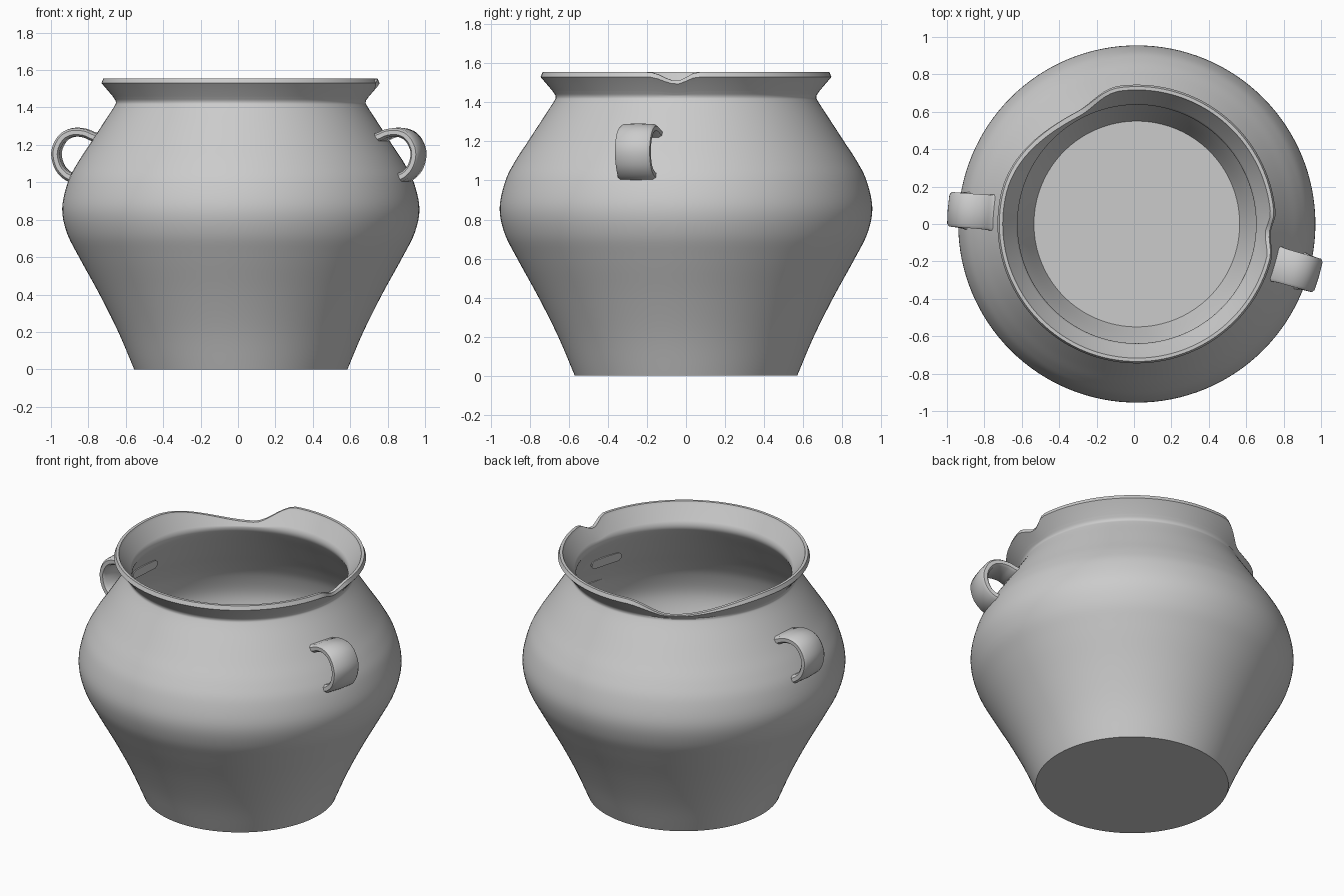
import bpy, bmesh, math
from mathutils import Vector

if "Cube" in bpy.data.objects:
    bpy.data.objects.remove(bpy.data.objects["Cube"])

CX = 0.015      # pot axis
SEG = 128
NECK_R, NECK_Z, RIM_H = 0.665, 1.43, 0.125


def catmull(pts, n):
    """Smooth curve through the points, n steps per span."""
    p = [Vector(q) for q in pts]
    p = [2 * p[0] - p[1]] + p + [2 * p[-1] - p[-2]]
    out = []
    for i in range(1, len(p) - 2):
        a, b, c, d = p[i - 1:i + 3]
        for k in range(n):
            t = k / n
            out.append(0.5 * (2 * b + (c - a) * t + (2 * a - 5 * b + 4 * c - d) * t * t
                              + (3 * b - a - 3 * c + d) * t ** 3))
    return out + [p[-2]]


def finish(bm, name, angle):
    bmesh.ops.recalc_face_normals(bm, faces=bm.faces)
    me = bpy.data.meshes.new(name)
    bm.to_mesh(me)
    bm.free()
    ob = bpy.data.objects.new(name, me)
    bpy.context.collection.objects.link(ob)
    bpy.ops.object.select_all(action='DESELECT')
    ob.select_set(True)
    bpy.context.view_layer.objects.active = ob
    bpy.ops.object.shade_smooth_by_angle(angle=math.radians(angle))
    return ob


def chip(deg):
    """Depth of the broken rim at an angle: (centre, low side, high side, depth)."""
    total = 0.0
    for centre, low, high, depth in ((118, 21, 50, 0.1), (-4, 11, 9, 0.045)):
        d = (deg - centre + 180) % 360 - 180
        t = abs(d) / (high if d > 0 else low)
        if t < 1:
            total += depth * (1 + math.cos(math.pi * t)) / 2
    return total


# Pot body: outer wall, flared chipped rim, inner wall and floor
outer = catmull([(0.57, 0), (0.655, 0.2), (0.755, 0.4), (0.865, 0.6), (0.93, 0.73),
                 (0.955, 0.86), (0.925, 1.0), (0.875, 1.1), (0.81, 1.2),
                 (0.745, 1.3), (0.68, 1.4), (0.668, 1.43), (0.685, 1.46)], 5)
inner = []
for i, p in enumerate(outer):
    t = (outer[min(i + 1, len(outer) - 1)] - outer[max(i - 1, 0)]).normalized()
    q = p + Vector((-t.y, t.x)) * 0.03
    if 0.04 < q.y < 1.46:
        inner.append(q)
rim = [Vector(q) for q in ((0.745, 1.53), (0.735, 1.555), (0.717, 1.555), (0.71, 1.54))]
profile = outer + rim + inner[::-1] + [Vector((0.55, 0.03))]

bm = bmesh.new()
rings = []
for p in profile:
    ring = []
    for k in range(SEG):
        a = 2 * math.pi * k / SEG
        r, z = p
        if z > NECK_Z:
            f = 1 - chip(math.degrees(a)) / RIM_H
            base = NECK_R if r > NECK_R + 0.6 * (z - NECK_Z) - 0.012 else 0.638
            r, z = base + (r - base) * f, NECK_Z + (z - NECK_Z) * f
        ring.append(bm.verts.new((CX + r * math.cos(a), r * math.sin(a), z)))
    rings.append(ring)
for ra, rb in zip(rings, rings[1:]):
    for k in range(SEG):
        j = (k + 1) % SEG
        bm.faces.new((ra[k], ra[j], rb[j], rb[k]))
bm.faces.new(rings[0][::-1])
bm.faces.new(rings[-1])
finish(bm, "pot_body", 30)


# Strap handles: rounded flat section swept along a loop in the radial plane
def handle(name, deg):
    path = catmull([(0.725, 1.235), (0.78, 1.24), (0.835, 1.262), (0.90, 1.265), (0.955, 1.235),
                    (0.988, 1.165), (0.975, 1.09), (0.935, 1.04), (0.88, 1.015)], 4)
    section = [(0.5, -0.25), (0.5, 0.25), (0.42, 0.5), (0, 0.56), (-0.42, 0.5),
               (-0.5, 0.25), (-0.5, -0.25), (-0.42, -0.5), (0, -0.5), (0.42, -0.5)]
    a = math.radians(deg)
    rad = Vector((math.cos(a), math.sin(a), 0))
    tan = Vector((-math.sin(a), math.cos(a), 0))
    up = Vector((0, 0, 1))
    bm = bmesh.new()
    loops = []
    last = len(path) - 1
    for i, p in enumerate(path):
        t = (path[min(i + 1, last)] - path[max(i - 1, 0)]).normalized()
        n = Vector((-t.y, t.x))
        flare = 1 + 0.2 * abs(2 * i / last - 1) ** 6
        loop = []
        for w, h in section:
            q = p + n * (h * 0.045 * flare)
            loop.append(bm.verts.new(Vector((CX, 0, 0)) + rad * q.x + up * q.y
                                     + tan * (w * 0.185 * flare)))
        loops.append(loop)
    m = len(section)
    for la, lb in zip(loops, loops[1:]):
        for k in range(m):
            bm.faces.new((la[k], la[(k + 1) % m], lb[(k + 1) % m], lb[k]))
    bm.faces.new(loops[0])
    bm.faces.new(loops[-1])
    finish(bm, name, 40)


handle("right_handle", -16)
handle("left_handle", 175.5)
